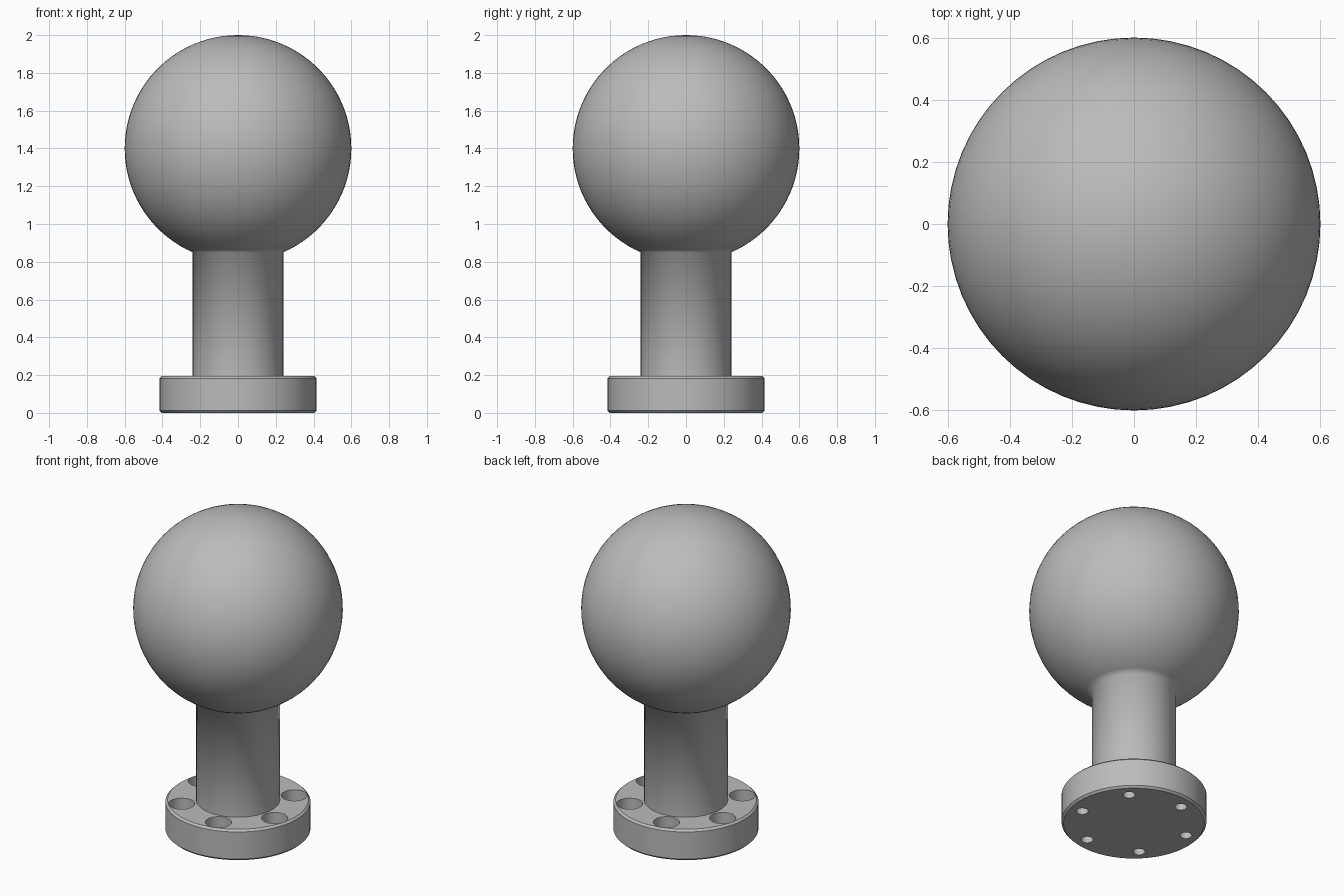
import bpy, bmesh
from math import sin, cos, pi, radians, asin

cube = bpy.data.objects.get("Cube")
if cube:
    bpy.data.objects.remove(cube)

grey = bpy.data.materials.new("satin_grey")
grey.use_nodes = True
colour = (0.5, 0.5, 0.5, 1)
grey.diffuse_color = colour
grey.node_tree.nodes["Principled BSDF"].inputs["Base Color"].default_value = colour

BALL_R, BALL_Z = 0.6, 1.4
NECK_R = 0.24
FLANGE_R, FLANGE_H, CHAMFER = 0.415, 0.195, 0.012
HOLES, HOLE_RING, HOLE_TURN = 6, 0.327, radians(45)


def lathe(name, profile, segments):
    """Spin an (r, z) profile around the z axis."""
    bm = bmesh.new()
    verts = [bm.verts.new((r, 0, z)) for r, z in profile]
    edges = [bm.edges.new(pair) for pair in zip(verts, verts[1:])]
    bmesh.ops.spin(bm, geom=verts + edges, cent=(0, 0, 0), axis=(0, 0, 1),
                   angle=2 * pi, steps=segments, use_merge=True)
    bmesh.ops.remove_doubles(bm, verts=bm.verts, dist=1e-5)
    bmesh.ops.recalc_face_normals(bm, faces=bm.faces)
    mesh = bpy.data.meshes.new(name)
    bm.to_mesh(mesh)
    bm.free()
    obj = bpy.data.objects.new(name, mesh)
    bpy.context.collection.objects.link(obj)
    mesh.materials.append(grey)
    return obj


def smooth(obj, angle):
    bpy.ops.object.select_all(action='DESELECT')
    obj.select_set(True)
    bpy.context.view_layer.objects.active = obj
    bpy.ops.object.shade_smooth_by_angle(angle=radians(angle))


# Ball and neck turned as one piece, the neck meeting the ball
start = asin(NECK_R / BALL_R)
steps = 40
arc = [start + (pi - start) * i / steps for i in range(steps + 1)]
ball = [(BALL_R * sin(a), BALL_Z - BALL_R * cos(a)) for a in arc]
ball[-1] = (0, BALL_Z + BALL_R)
ball_and_neck = lathe("ball_and_neck", [(NECK_R, FLANGE_H - 0.005)] + ball, 64)
smooth(ball_and_neck, 80)

# Round mounting flange with chamfered rims
c = CHAMFER
flange = lathe("flange", [(0, 0), (FLANGE_R - c, 0), (FLANGE_R, c),
                          (FLANGE_R, FLANGE_H - c), (FLANGE_R - c, FLANGE_H),
                          (0, FLANGE_H)], 64)

# Stepped screw holes cut through the flange
LEDGE = 0.09
screw_profile = [(0, -0.1), (0.035, -0.1), (0.035, LEDGE),
                 (0.075, LEDGE), (0.075, 0.3), (0, 0.3)]
for i in range(HOLES):
    turn = HOLE_TURN + 2 * pi * i / HOLES
    cutter = lathe(f"screw_hole_cutter_{i + 1}", screw_profile, 32)
    cutter.location = (HOLE_RING * cos(turn), HOLE_RING * sin(turn), 0)
    cutter.hide_render = True
    cutter.hide_set(True)
    cut = flange.modifiers.new(f"screw_hole_{i + 1}", 'BOOLEAN')
    cut.operation = 'DIFFERENCE'
    cut.solver = 'EXACT'
    cut.object = cutter

# Bake the cuts so that the rims can be shaded cleanly
bpy.context.view_layer.update()
baked = bpy.data.meshes.new_from_object(
    flange.evaluated_get(bpy.context.evaluated_depsgraph_get()))
flange.modifiers.clear()
flange.data = baked
for obj in list(bpy.data.objects):
    if obj.name.startswith("screw_hole_cutter"):
        bpy.data.objects.remove(obj)
smooth(flange, 30)
